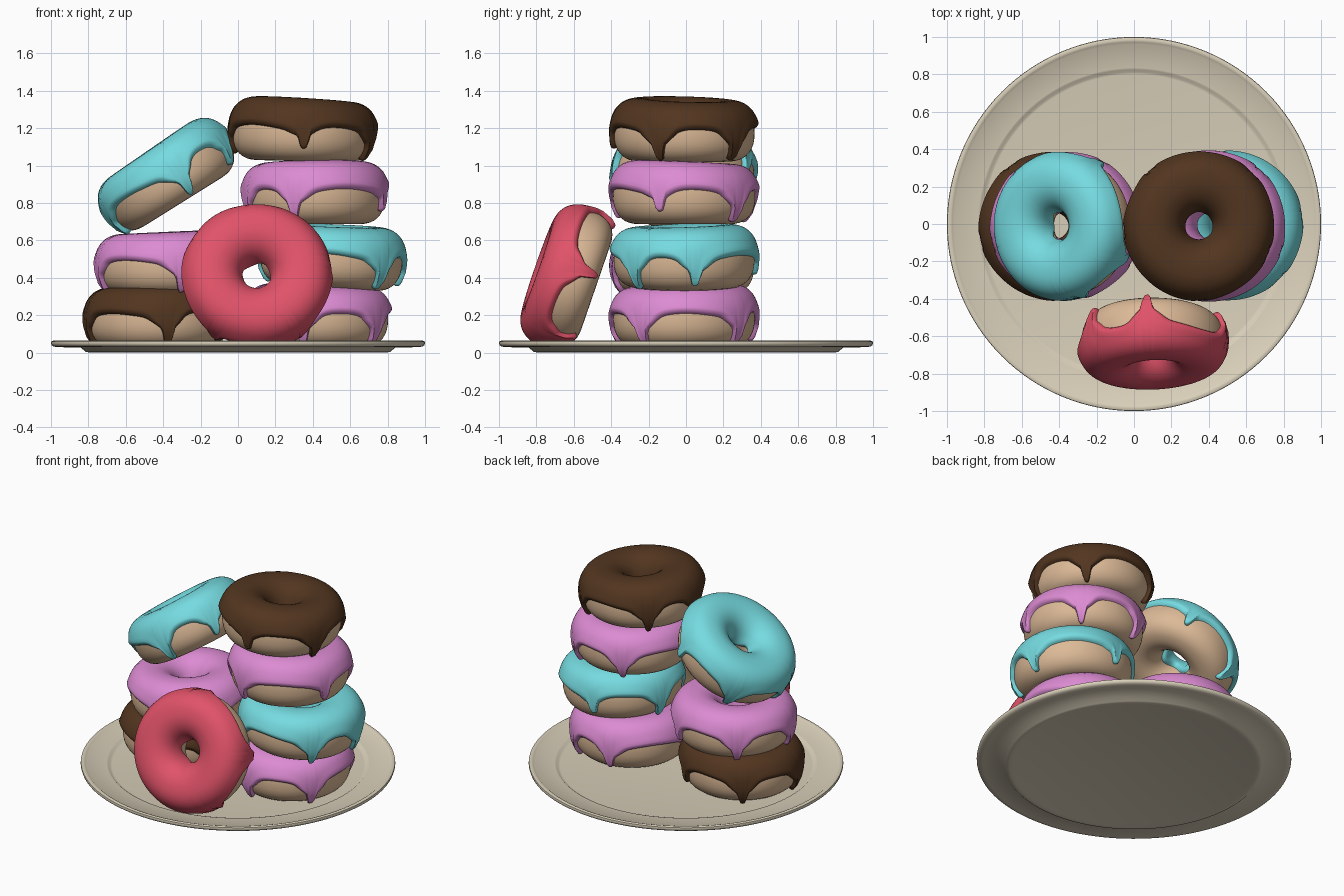
import bpy
import math
from math import sin, cos, pi, radians
from mathutils import Matrix, Vector

cube = bpy.data.objects.get("Cube")
if cube:
    bpy.data.objects.remove(cube, do_unlink=True)


def material(name, rgb):
    m = bpy.data.materials.new(name)
    m.use_nodes = True
    m.diffuse_color = (*rgb, 1)
    m.node_tree.nodes["Principled BSDF"].inputs["Base Color"].default_value = (*rgb, 1)
    return m


DOUGH = material("golden_dough", (0.72, 0.49, 0.31))
PLATE = material("cream_ceramic", (0.70, 0.63, 0.49))
TEAL = material("teal_icing", (0.18, 0.71, 0.75))
PINK = material("pink_icing", (0.72, 0.26, 0.65))
RED = material("red_icing", (0.75, 0.085, 0.14))
BROWN = material("chocolate_icing", (0.085, 0.036, 0.014))

# Doughnut cross-section: ring radius, half width, half height, icing thickness
RING, HALF_W, HALF_H, THICK = 0.238, 0.14, 0.155, 0.022
# Drips: angle in degrees, depth of the shoulder and of the finger in radians
DRIPS = [(-92, 0.16, 0.40), (-24, 0.42, 0.60), (42, 0.42, 0.60),
         (128, 0.42, 0.65), (181, 0.32, 0.50)]


def signed_power(v, p):
    return math.copysign(abs(v) ** p, v)


def ring_point(theta, phi, offset=0.0):
    """Point on the squashed ring, pushed outwards by offset."""
    square = 0.84 if cos(phi) > 0 else 1.0
    r = RING + (HALF_W + offset) * signed_power(cos(phi), square)
    z = (HALF_H + offset) * signed_power(sin(phi), 0.84)
    r *= 1 + 0.008 * sin(2 * theta + 0.6)
    z += 0.01 * cos(theta - radians(215)) * (z + HALF_H) / (2 * HALF_H)
    return Vector((r * cos(theta), r * sin(theta), z))


def icing_edge(theta):
    """Cross-section angle of the wavy outer icing edge."""
    edge = 0.07 + 0.05 * sin(5 * theta + 1)
    for angle, shoulder, finger in DRIPS:
        d = (theta - radians(angle) + pi) % (2 * pi) - pi
        edge -= (shoulder * math.exp(-(d / 0.2) ** 2)
                 + finger * math.exp(-(d / 0.07) ** 4))
    return edge


def icing_column(theta):
    """Points of one icing strip, from outer edge over the top into the hole."""
    start = icing_edge(theta)
    end = pi + 0.08 + 0.1 * sin(3 * theta)
    lip, lip_steps, steps = 0.16, 5, 26
    span = [lip * i / lip_steps for i in range(lip_steps)]
    phis = [start + s for s in span]
    phis += [start + lip + (end - start - 2 * lip) * i / steps for i in range(steps + 1)]
    phis += [end - s for s in reversed(span)]
    points = []
    for phi in phis:
        s = min(phi - start, end - phi)
        k = max(0.0, 1 - s / lip)
        bead = 0.004 * math.exp(-((s - lip) / 0.15) ** 2)
        off = (THICK + bead + 0.006) * math.sqrt(1 - k * k) - 0.006
        points.append(ring_point(theta, phi, off))
    return points


def loft(name, columns, mat, wrap):
    """Skin columns of points around a full turn; wrap closes each column."""
    n, m = len(columns), len(columns[0])
    faces = []
    for i in range(n):
        a, b = i * m, (i + 1) % n * m
        for j in range(m if wrap else m - 1):
            k = (j + 1) % m
            faces.append((a + j, b + j, b + k, a + k))
    mesh = bpy.data.meshes.new(name)
    mesh.from_pydata([p for c in columns for p in c], [], faces)
    mesh.materials.append(mat)
    mesh.polygons.foreach_set("use_smooth", [True] * len(faces))
    mesh.update()
    obj = bpy.data.objects.new(name, mesh)
    bpy.context.collection.objects.link(obj)
    return obj


def turn(count):
    return [2 * pi * i / count for i in range(count)]


def doughnut(name, icing, location, yaw, tilt_x=0, tilt_y=0):
    place = (Matrix.Translation(location)
             @ Matrix.Rotation(radians(tilt_y), 4, 'Y')
             @ Matrix.Rotation(radians(tilt_x), 4, 'X')
             @ Matrix.Rotation(radians(yaw), 4, 'Z'))
    dough = loft(name + "_dough",
                 [[ring_point(t, p) for p in turn(36)] for t in turn(96)], DOUGH, True)
    top = loft(name + "_icing", [icing_column(t) for t in turn(216)], icing, False)
    for obj in (dough, top):
        obj.matrix_world = place


# Right-hand stack of four
doughnut("tall_stack_bottom", PINK, (0.425, -0.01, 0.185), -78)
doughnut("tall_stack_second", TEAL, (0.50, -0.01, 0.502), 188, tilt_y=4)
doughnut("tall_stack_third", PINK, (0.412, -0.01, 0.842), 72)
doughnut("tall_stack_top", BROWN, (0.347, -0.01, 1.178), 3, tilt_y=1.5)

# Left-hand stack with one leaning on its neighbour
doughnut("short_stack_bottom", BROWN, (-0.425, -0.01, 0.183), 150)
doughnut("short_stack_second", PINK, (-0.365, -0.01, 0.468), 152)
doughnut("short_stack_leaning", TEAL, (-0.375, -0.01, 0.938), 152, tilt_y=-32)

# Front one propped on edge
doughnut("front_leaning", RED, (0.10, -0.628, 0.402), -33, tilt_x=71)

# Plate: turned profile with a foot, a groove and a raised rim
profile = [(0.0, 0.006), (0.77, 0.006), (0.79, 0.0), (0.815, 0.004), (0.84, 0.027),
           (0.96, 0.029), (0.985, 0.032), (0.997, 0.04), (1.0, 0.05), (0.998, 0.06),
           (0.985, 0.065), (0.972, 0.061), (0.962, 0.053), (0.835, 0.051), (0.825, 0.048),
           (0.812, 0.037), (0.80, 0.035), (0.0, 0.035)]
plate = loft("plate", [[(r * cos(t), r * sin(t), z) for r, z in profile]
                       for t in turn(128)], PLATE, False)
bpy.context.view_layer.objects.active = plate
plate.select_set(True)
bpy.ops.object.shade_smooth_by_angle(angle=radians(50))
plate.select_set(False)
